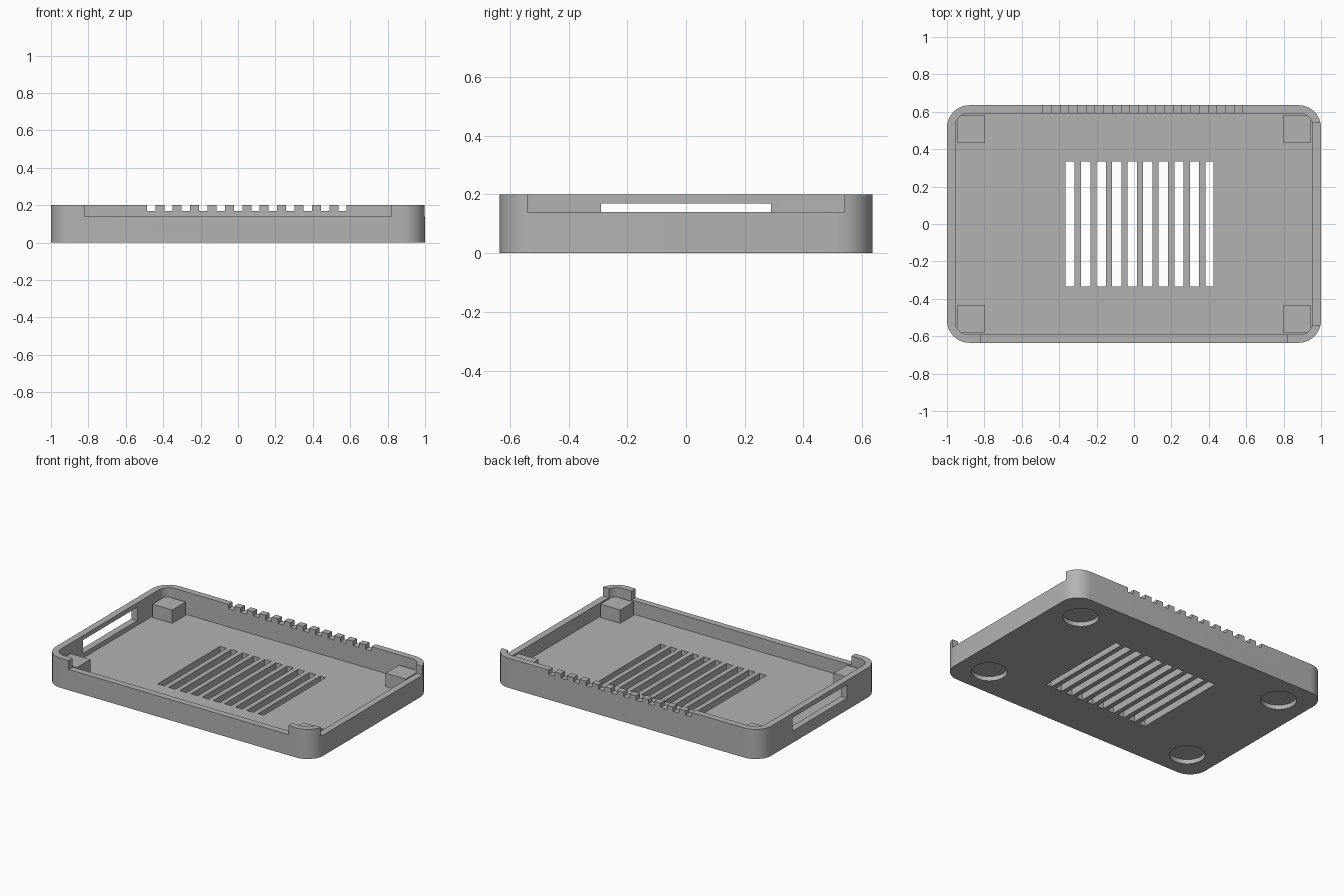
import bpy
import bmesh
from math import cos, sin, pi

cube = bpy.data.objects.get("Cube")
if cube:
    bpy.data.objects.remove(cube, do_unlink=True)

HX, HY, HEIGHT = 1.0, 0.635, 0.2      # outer half sizes and height
IX, IY, FLOOR = 0.955, 0.592, 0.048   # inner half sizes and floor thickness
RIM_LOW = 0.14                        # height of the lowered rims

grey = bpy.data.materials.new("plain_grey")
grey.use_nodes = True
colour = (0.45, 0.45, 0.45, 1)
grey.diffuse_color = colour
grey.node_tree.nodes["Principled BSDF"].inputs["Base Color"].default_value = colour


def prism(name, outline, z0, z1):
    """Extrude a closed xy outline from z0 up to z1."""
    bm = bmesh.new()
    base = bm.faces.new([bm.verts.new((x, y, z0)) for x, y in outline])
    top = bmesh.ops.extrude_face_region(bm, geom=[base])["geom"]
    verts = [g for g in top if isinstance(g, bmesh.types.BMVert)]
    bmesh.ops.translate(bm, verts=verts, vec=(0, 0, z1 - z0))
    bmesh.ops.recalc_face_normals(bm, faces=bm.faces)
    mesh = bpy.data.meshes.new(name)
    bm.to_mesh(mesh)
    bm.free()
    mesh.materials.append(grey)
    obj = bpy.data.objects.new(name, mesh)
    bpy.context.collection.objects.link(obj)
    return obj


def rounded(hx, hy, r, steps=12):
    """Rectangle outline with rounded corners."""
    points = []
    for k, (sx, sy) in enumerate(((1, 1), (-1, 1), (-1, -1), (1, -1))):
        for i in range(steps + 1):
            a = (k + i / steps) * pi / 2
            points.append((sx * (hx - r) + r * cos(a), sy * (hy - r) + r * sin(a)))
    return points


def box(name, x0, x1, y0, y1, z0, z1):
    return prism(name, [(x0, y0), (x1, y0), (x1, y1), (x0, y1)], z0, z1)


def disc(cx, cy, r, steps=48):
    return [(cx + r * cos(2 * pi * i / steps), cy + r * sin(2 * pi * i / steps))
            for i in range(steps)]


def select(obj):
    bpy.ops.object.select_all(action='DESELECT')
    obj.select_set(True)
    bpy.context.view_layer.objects.active = obj


def cut(target, cutter):
    """Subtract a cutter from the target and discard it."""
    select(target)
    mod = target.modifiers.new("cut", 'BOOLEAN')
    mod.operation, mod.solver, mod.object = 'DIFFERENCE', 'EXACT', cutter
    bpy.ops.object.modifier_apply(modifier=mod.name)
    bpy.data.objects.remove(cutter, do_unlink=True)


# Tray shell with rounded corners
tray = prism("tray", rounded(HX, HY, 0.12), 0, HEIGHT)
cut(tray, prism("cavity", rounded(IX, IY, 0.07), FLOOR, 0.3))

# Lowered front and side rims
cut(tray, box("front_opening", -0.82, 0.82, -0.7, -0.57, RIM_LOW, 0.3))
cut(tray, box("side_opening", 0.93, 1.1, -0.54, 0.54, RIM_LOW, 0.3))

# Long slot through the opposite side wall
cut(tray, box("side_slot", -1.1, -0.9, -0.29, 0.29, 0.08, 0.17))

# Row of notches along the back rim
for i in range(12):
    x = -0.487 + 0.093 * i
    cut(tray, box("notch", x, x + 0.045, 0.56, 0.7, 0.17, 0.3))

# Ventilation slots through the floor, the last one slightly narrower
for i in range(10):
    x = -0.367 + 0.0832 * i
    width = 0.05 if i < 9 else 0.042
    cut(tray, box("vent", x, x + width, -0.333, 0.333, -0.1, 0.1))

corners = [(sx, sy) for sx in (-1, 1) for sy in (-1, 1)]

# Round recesses for feet in the underside
for sx, sy in corners:
    cut(tray, prism("foot_recess", disc(sx * 0.79, sy * 0.435, 0.11), -0.1, 0.03))

select(tray)
bpy.ops.object.shade_smooth_by_angle()

# Square support posts inside the corners
for sx, sy in corners:
    name = ("back" if sy > 0 else "front") + ("_left" if sx > 0 else "_right") + "_post"
    xs = sorted((sx * 0.797, sx * 0.946))
    ys = sorted((sy * 0.437, sy * 0.58))
    box(name, *xs, *ys, FLOOR - 0.01, RIM_LOW - 0.002)
